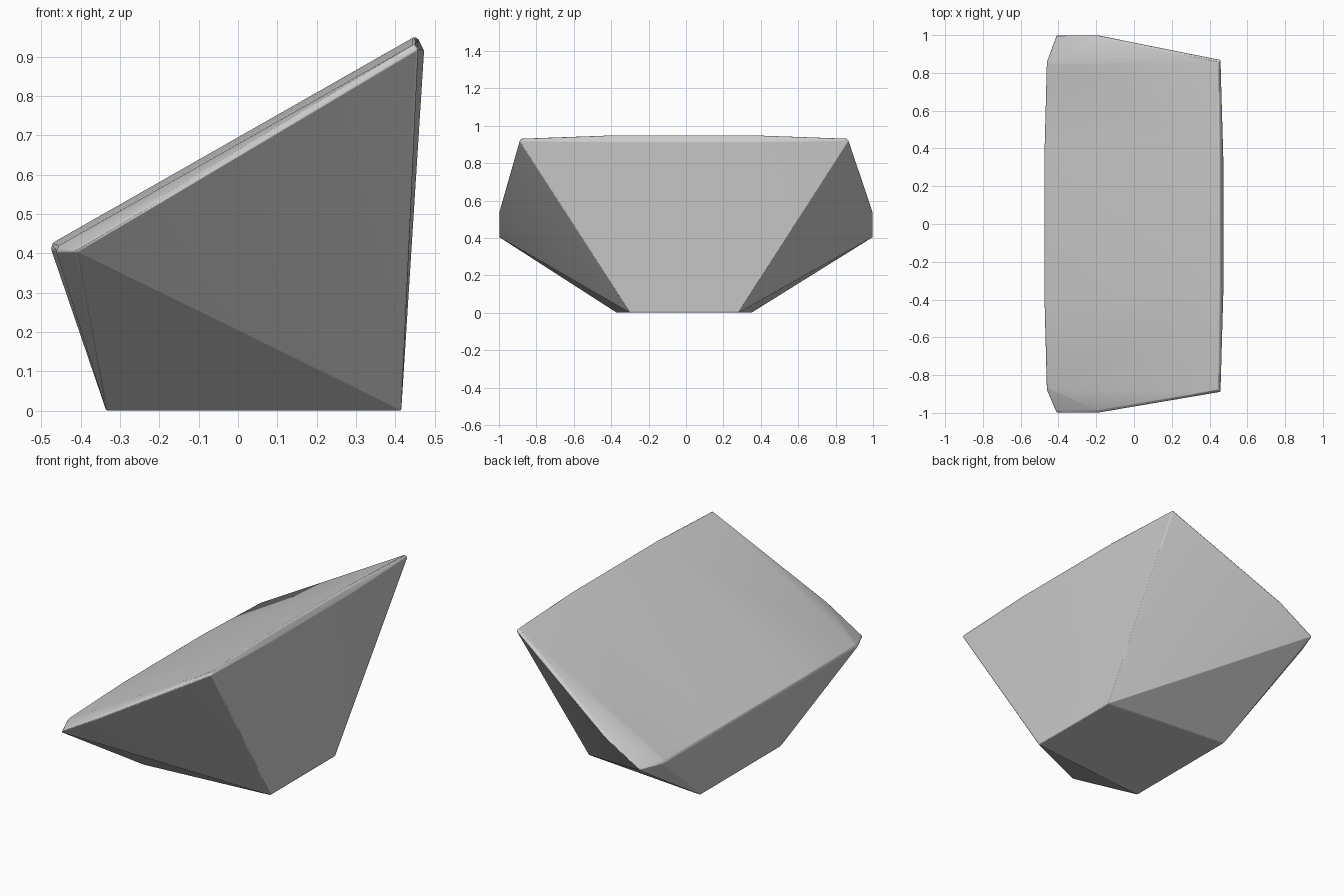
import bpy, bmesh

cube = bpy.data.objects.get("Cube")
if cube:
    bpy.data.objects.remove(cube, do_unlink=True)

grey = bpy.data.materials.new("plain grey")
grey.use_nodes = True
colour = (0.6, 0.6, 0.6, 1)
grey.diffuse_color = colour
grey.node_tree.nodes["Principled BSDF"].inputs["Base Color"].default_value = colour

# Corner points of one half, mirrored across the width
foot = [(-0.335, 0.36, 0), (0.415, 0.29, 0)]
rim = [(-0.475, 0.36, 0.41), (-0.462, 0.87, 0.405), (-0.41, 1.0, 0.405),
       (-0.19, 1.0, 0.535), (0.458, 0.88, 0.92), (0.473, 0.36, 0.915)]
panel = [(-0.473, 0.36, 0.424), (-0.46, 0.36, 0.433), (-0.455, 0.86, 0.42),
         (-0.405, 0.985, 0.418), (-0.19, 0.985, 0.548),
         (0.448, 0.868, 0.932), (0.448, 0.36, 0.95), (0.458, 0.36, 0.945)]

# Wedge shell wrapped tightly round the corner points
bm = bmesh.new()
for x, y, z in foot + rim + panel:
    shift = 0 if y > 0.95 else -0.01
    for side in (-1, 1):
        bm.verts.new((x, side * y + shift, z))
bmesh.ops.convex_hull(bm, input=bm.verts[:])
bmesh.ops.dissolve_limit(bm, angle_limit=0.01, verts=bm.verts[:], edges=bm.edges[:])
bmesh.ops.recalc_face_normals(bm, faces=bm.faces[:])
mesh = bpy.data.meshes.new("wedge_shell")
bm.to_mesh(mesh)
bm.free()
mesh.materials.append(grey)
shell = bpy.data.objects.new("wedge_shell", mesh)
bpy.context.collection.objects.link(shell)

# Soft edges
bevel = shell.modifiers.new("soft_edges", "BEVEL")
bevel.width = 0.004
bevel.segments = 2
bevel.angle_limit = 0.4
bpy.context.view_layer.objects.active = shell
shell.select_set(True)
bpy.ops.object.shade_smooth_by_angle(angle=0.4)
